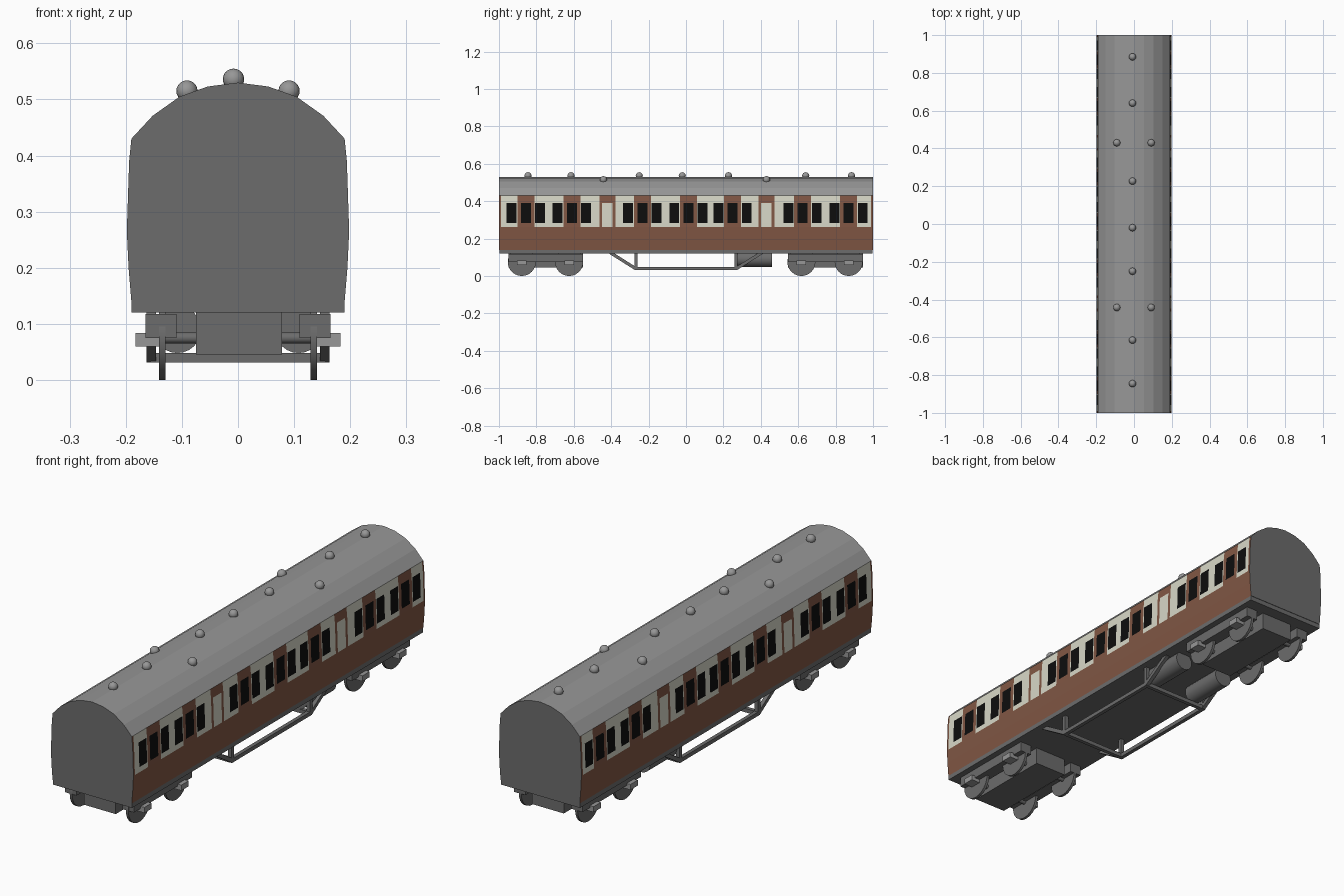
import bpy, bmesh, math
from mathutils import Vector

if "Cube" in bpy.data.objects:
    bpy.data.objects.remove(bpy.data.objects["Cube"])


def material(name, rgb):
    m = bpy.data.materials.new(name)
    m.diffuse_color = (*rgb, 1)
    m.use_nodes = True
    m.node_tree.nodes["Principled BSDF"].inputs["Base Color"].default_value = m.diffuse_color
    return m


ROOF = material("roof grey", (0.31, 0.31, 0.31))
DARK = material("underframe grey", (0.15, 0.15, 0.15))
BROWN = material("brown paint", (0.22, 0.095, 0.058))
CREAM = material("cream paint", (0.68, 0.68, 0.57))
GLASS = material("black glass", (0.004, 0.004, 0.004))


def finish(name, bm, mats):
    bmesh.ops.recalc_face_normals(bm, faces=bm.faces)
    me = bpy.data.meshes.new(name)
    bm.to_mesh(me)
    bm.free()
    for m in mats:
        me.materials.append(m)
    ob = bpy.data.objects.new(name, me)
    bpy.context.collection.objects.link(ob)
    return ob


def loft(name, profile, ys, mats, rule):
    """Closed x-z profile swept through the y stations; rule picks each face's material."""
    bm = bmesh.new()
    rings = [[bm.verts.new((x, y, z)) for x, z in profile] for y in ys]
    n = len(profile)
    for a, b in zip(rings, rings[1:]):
        for i in range(n):
            j = (i + 1) % n
            bm.faces.new((a[i], a[j], b[j], b[i]))
    bm.faces.new(rings[0])
    bm.faces.new(rings[-1])
    bm.normal_update()
    for f in bm.faces:
        f.material_index = rule(f)
    return finish(name, bm, mats)


def box(name, x, y, z, mat):
    bm = bmesh.new()
    bmesh.ops.create_cube(bm, size=1)
    for v in bm.verts:
        v.co = [(r[0] + r[1]) / 2 + c * (r[1] - r[0]) for r, c in zip((x, y, z), v.co)]
    return finish(name, bm, [mat])


def bar(name, a, b, mat, radius, sides=4):
    """Round or square bar between two points."""
    a, b = Vector(a), Vector(b)
    bm = bmesh.new()
    bmesh.ops.create_cone(bm, cap_ends=True, segments=sides, radius1=radius,
                          radius2=radius, depth=(b - a).length)
    if sides == 4:
        bmesh.ops.rotate(bm, verts=bm.verts, matrix=Vector((1, 0, 0)).rotation_difference(
            Vector((1, 1, 0))).to_matrix())
    ob = finish(name, bm, [mat])
    ob.rotation_mode = 'QUATERNION'
    ob.rotation_quaternion = Vector((0, 0, 1)).rotation_difference(b - a)
    ob.location = (a + b) / 2
    if sides > 4:
        bpy.context.view_layer.objects.active = ob
        ob.select_set(True)
        bpy.ops.object.shade_smooth_by_angle(angle=math.radians(40))
        ob.select_set(False)
    return ob


# Body: compartment doors with three windows each, plus two plain doors
doors = [-0.856, -0.61, -0.233, 0.013, 0.249, 0.623, 0.869]
plain_doors = [-0.42, 0.43]
ys = {-1, -0.99, 0.99, 1}
for d in doors:
    ys |= {round(d + s * o, 4) for s in (-1, 1) for o in (0.0275, 0.045, 0.0495, 0.1025)}
for d in plain_doors:
    ys |= {round(d + s * o, 4) for s in (-1, 1) for o in (0.028, 0.042)}


def side_colour(f):
    c = f.calc_center_median()
    if abs(f.normal.x) < 0.5:
        return 0
    if c.z < 0.262 or abs(c.y) > 0.99:
        return 1
    for d in doors:
        o = abs(c.y - d)
        if 0.284 < c.z < 0.39 and (o < 0.0275 or 0.0495 < o < 0.1025):
            return 3
        if o < 0.045:
            return 1
    for d in plain_doors:
        o = abs(c.y - d)
        if o < 0.042 and (o > 0.028 or c.z > 0.39):
            return 1
    return 2


side = [(0.19, 0.14), (0.195, 0.2), (0.198, 0.262), (0.1975, 0.284), (0.194, 0.39), (0.19, 0.43)]
loft("coach_body", side + [(-x, z) for x, z in reversed(side)], sorted(ys),
     [DARK, BROWN, CREAM, GLASS], side_colour)

# Arched roof with faceted curve
arc = [(0.19, 0.43), (0.152, 0.471), (0.104, 0.505), (0.054, 0.523)]
loft("roof", arc + [(0, 0.53)] + [(-x, z) for x, z in reversed(arc)], [-1, 1],
     [ROOF, DARK], lambda f: 1 if abs(f.normal.y) > 0.5 else 0)

# Roof ventilators
vents = [(-0.008, y, 0.536) for y in (-0.845, -0.615, -0.25, -0.02, 0.227, 0.64, 0.885)]
vents += [(x, y, 0.515) for x in (-0.091, 0.091) for y in (-0.442, 0.43)]
for p in vents:
    bm = bmesh.new()
    bmesh.ops.create_uvsphere(bm, u_segments=16, v_segments=10, radius=0.019)
    for f in bm.faces:
        f.smooth = True
    finish("roof_vent", bm, [ROOF]).location = p

# Floor frame
box("floor_frame", (-0.19, 0.19), (-0.998, 0.998), (0.12, 0.14), DARK)

# Bogies
for cy in (-0.75, 0.745):
    box("bogie_centre", (-0.075, 0.078), (cy - 0.2, cy + 0.2), (0.045, 0.12), DARK)
    for s in (-1, 1):
        box("bogie_side_frame", sorted((s * 0.11, s * 0.165)), (cy - 0.2, cy + 0.2),
            (0.075, 0.118), DARK)
    for wy in (cy - 0.128, cy + 0.125):
        bar("axle", (-0.135, wy, 0.075), (0.135, wy, 0.075), DARK, 0.01, 12)
        for s in (-1, 1):
            bar("wheel", (s * 0.129, wy, 0.075), (s * 0.141, wy, 0.075), DARK, 0.075, 24)
            box("axle_box", sorted((s * 0.14, s * 0.183)), (wy - 0.025, wy + 0.025),
                (0.06, 0.084), ROOF)

# Truss rods under the frame
for s in (-1, 1):
    x = s * 0.155
    bar("truss_rod", (x, -0.275, 0.04), (x, 0.275, 0.04), DARK, 0.012)
    for t in (-1, 1):
        bar("truss_diagonal", (x, t * 0.27, 0.04), (x, t * 0.405, 0.125), DARK, 0.012)
        bar("truss_post", (x, t * 0.268, 0.04), (x, t * 0.268, 0.125), DARK, 0.012)
    # Brake cylinders
    bar("brake_cylinder", (s * 0.108, 0.26, 0.09), (s * 0.108, 0.46, 0.09), DARK, 0.042, 24)
for y in (-0.268, 0.268):
    bar("truss_cross_bar", (-0.155, y, 0.04), (0.155, y, 0.04), DARK, 0.012)
